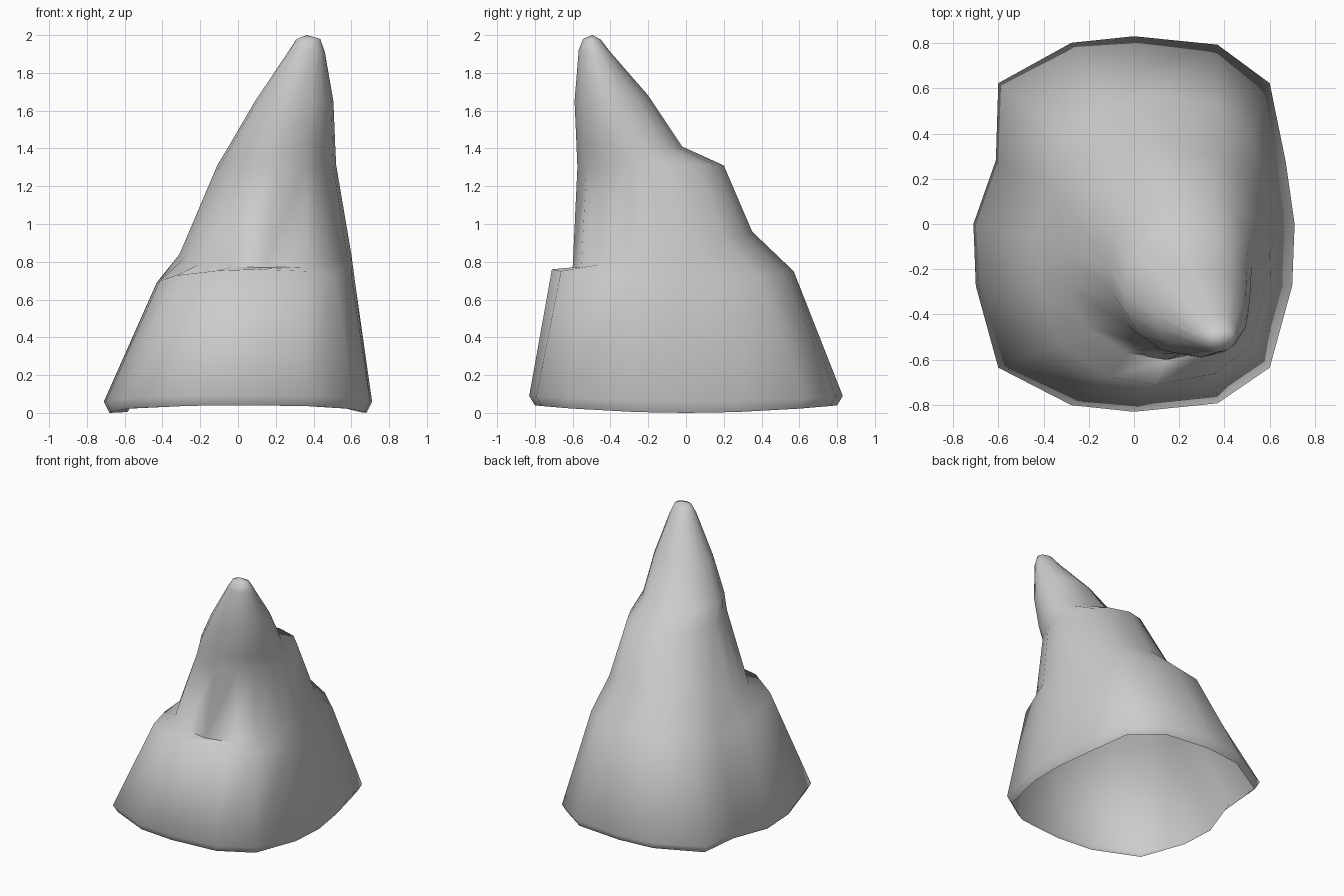
import bpy, bmesh, math

if "Cube" in bpy.data.objects:
    bpy.data.objects.remove(bpy.data.objects["Cube"])

# Sixteen-sided outline of the hat, scaled to +-1, with a fold notch at back left
OUTLINE = [(0, 1), (.52, .955), (.845, .75), (.945, .33), (1, 0), (.985, -.33),
           (.845, -.765), (.52, -.955), (0, -1), (-.39, -.965), (-.845, -.765),
           (-.985, -.33), (-1, 0), (-.86, .34), (-.845, .75), (-.39, .965)]

# Rings: left x, right x, front y, back y, front z, side z, back z, roundness
RINGS = [
    (-.68, .68, -.80, .80, .04, .00, .04, 0),       # underside of rim
    (-.71, .71, -.83, .83, .09, .06, .09, 0),       # rim edge
    (-.43, .62, -.71, .57, .76, .69, .75, .4),      # lower fold
    (-.31, .60, -.60, .35, .77, .84, .96, .7),      # front step
    (-.11, .52, -.575, .20, 1.30, 1.31, 1.31, 1),   # back shoulder
    (-.05, .515, -.58, -.02, 1.42, 1.41, 1.41, 1),  # shoulder crease
    (.09, .505, -.59, -.20, 1.65, 1.65, 1.68, 1),   # upper cone
    (.265, .46, -.568, -.40, 1.92, 1.91, 1.91, 1),  # near tip
    (.31, .435, -.545, -.45, 1.98, 1.98, 1.975, 1), # tip bevel
]


def ring_points(xl, xr, yf, yb, zf, zs, zb, roundness):
    for u, v in OUTLINE:
        s = 1 + roundness * (1 / math.hypot(u, v) - 1)
        u, v = u * s, v * s
        x = (xl + xr) / 2 + u * (xr - xl) / 2
        y = (yf + yb) / 2 + v * (yb - yf) / 2
        z = zs + (zb - zf) / 2 * v + ((zf + zb) / 2 - zs) * v * v
        yield x, y, z


# Loft the crooked cone, leaving the bottom open
bm = bmesh.new()
rings = [[bm.verts.new(p) for p in ring_points(*r)] for r in RINGS]
n = len(OUTLINE)
for low, high in zip(rings, rings[1:]):
    for i in range(n):
        j = (i + 1) % n
        bm.faces.new((low[j], low[i], high[i], high[j]))

# Rounded tip
tip = bm.verts.new((.365, -.495, 2.0))
for i in range(n):
    bm.faces.new((rings[-1][(i + 1) % n], rings[-1][i], tip))
bm.normal_update()
if sum(f.normal.z for f in bm.faces if f.calc_center_median().z > 1.9) < 0:
    bmesh.ops.reverse_faces(bm, faces=bm.faces[:])

mesh = bpy.data.meshes.new("pointed_hat")
bm.to_mesh(mesh)
bm.free()
hat = bpy.data.objects.new("pointed_hat", mesh)
bpy.context.collection.objects.link(hat)
bpy.context.view_layer.objects.active = hat
hat.select_set(True)
bpy.ops.object.shade_smooth_by_angle(angle=1.25)
